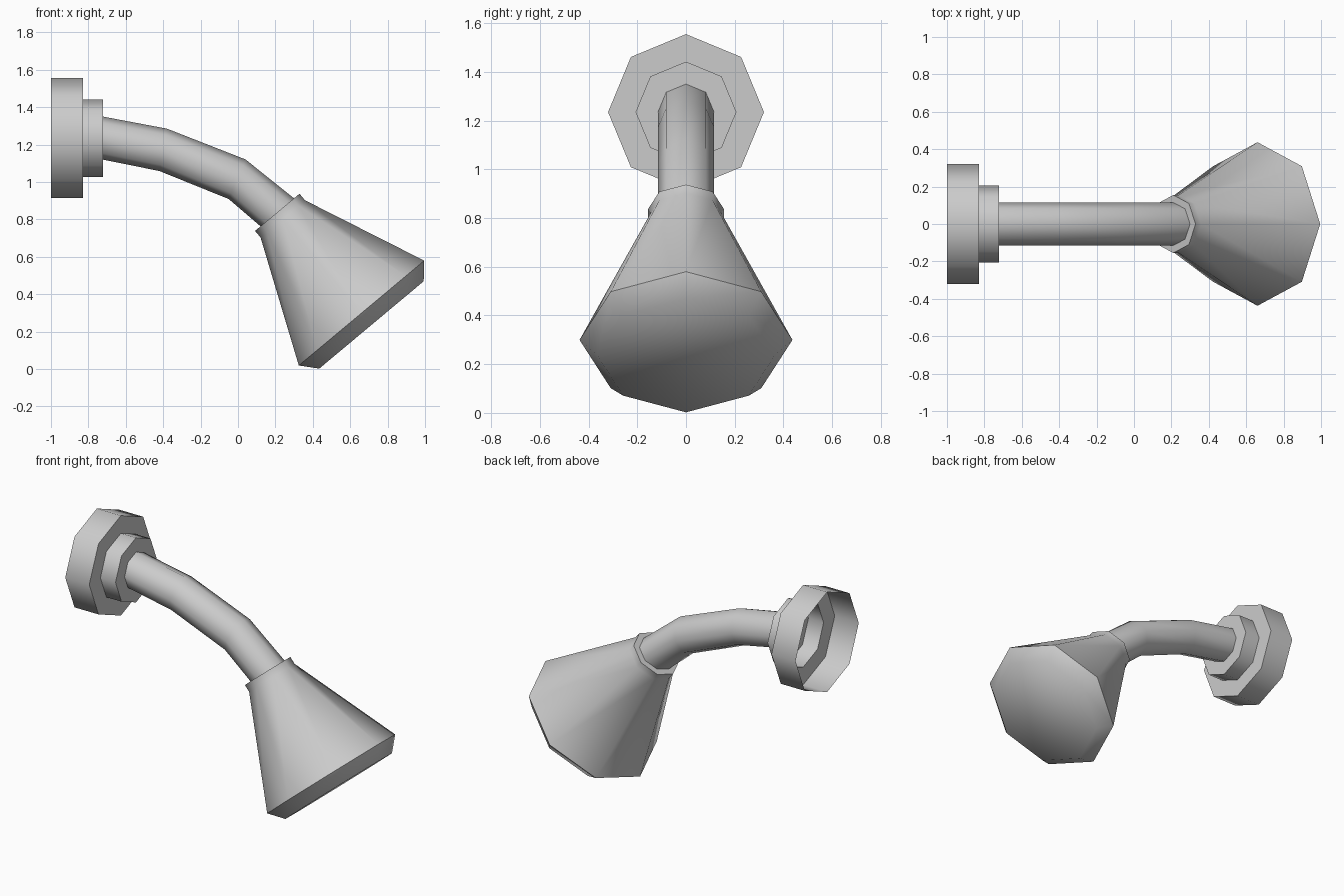
import bpy, bmesh, math
from mathutils import Vector

if "Cube" in bpy.data.objects:
    bpy.data.objects.remove(bpy.data.objects["Cube"], do_unlink=True)

SIDES = 8
SIDE = Vector((0, 1, 0))

metal = bpy.data.materials.new("light_grey_metal")
metal.use_nodes = True
colour = (0.6, 0.6, 0.6, 1)
metal.diffuse_color = colour
metal.node_tree.nodes["Principled BSDF"].inputs["Base Color"].default_value = colour


def heading(degrees):
    """Unit vector in the xz plane, tilted from +x."""
    a = math.radians(degrees)
    return Vector((math.cos(a), 0, math.sin(a)))


def loft(name, rings, cap_end=False, smooth_angle=55):
    """Skin a row of octagonal rings given as (centre, axis, radius)."""
    bm = bmesh.new()
    loops = []
    for centre, axis, radius in rings:
        up = axis.cross(SIDE)
        angles = [math.tau * i / SIDES for i in range(SIDES)]
        loops.append([bm.verts.new(centre + radius * (math.cos(a) * SIDE + math.sin(a) * up))
                      for a in angles])
    for a, b in zip(loops, loops[1:]):
        for i in range(SIDES):
            j = (i + 1) % SIDES
            bm.faces.new((a[i], a[j], b[j], b[i]))
    if cap_end:
        bm.faces.new(loops[-1])
    mesh = bpy.data.meshes.new(name)
    bm.to_mesh(mesh)
    bm.free()
    mesh.materials.append(metal)
    obj = bpy.data.objects.new(name, mesh)
    bpy.context.collection.objects.link(obj)
    bpy.ops.object.select_all(action="DESELECT")
    obj.select_set(True)
    bpy.context.view_layer.objects.active = obj
    bpy.ops.object.shade_smooth_by_angle(angle=math.radians(smooth_angle))
    return obj


def revolve(name, origin, axis, profile, cap_end=False):
    """Profile of (distance along axis, radius) turned about the axis."""
    return loft(name, [(origin + axis * d, axis, r) for d, r in profile], cap_end)


# Stepped wall flange, open at the back
revolve("wall_flange", Vector((-1, 0, 1.235)), heading(0),
        [(0, 0.32), (0.17, 0.32), (0.17, 0.207), (0.277, 0.207), (0.277, 0.115)])

# Bent supply arm
arm_path = [(-0.723, 1.235, 0), (-0.40, 1.172, -10), (-0.005, 1.015, -23), (0.225, 0.825, -40)]
loft("bent_arm", [(Vector((x, 0, z)), heading(tilt), 0.115) for x, z, tilt in arm_path])

# Spray head: collar, flared cone, bevelled rim and flat face
revolve("spray_head", Vector((0.21, 0, 0.838)), heading(-50.1),
        [(0, 0.105), (0, 0.155), (0.046, 0.155), (0.702, 0.437), (0.785, 0.364)],
        cap_end=True)
